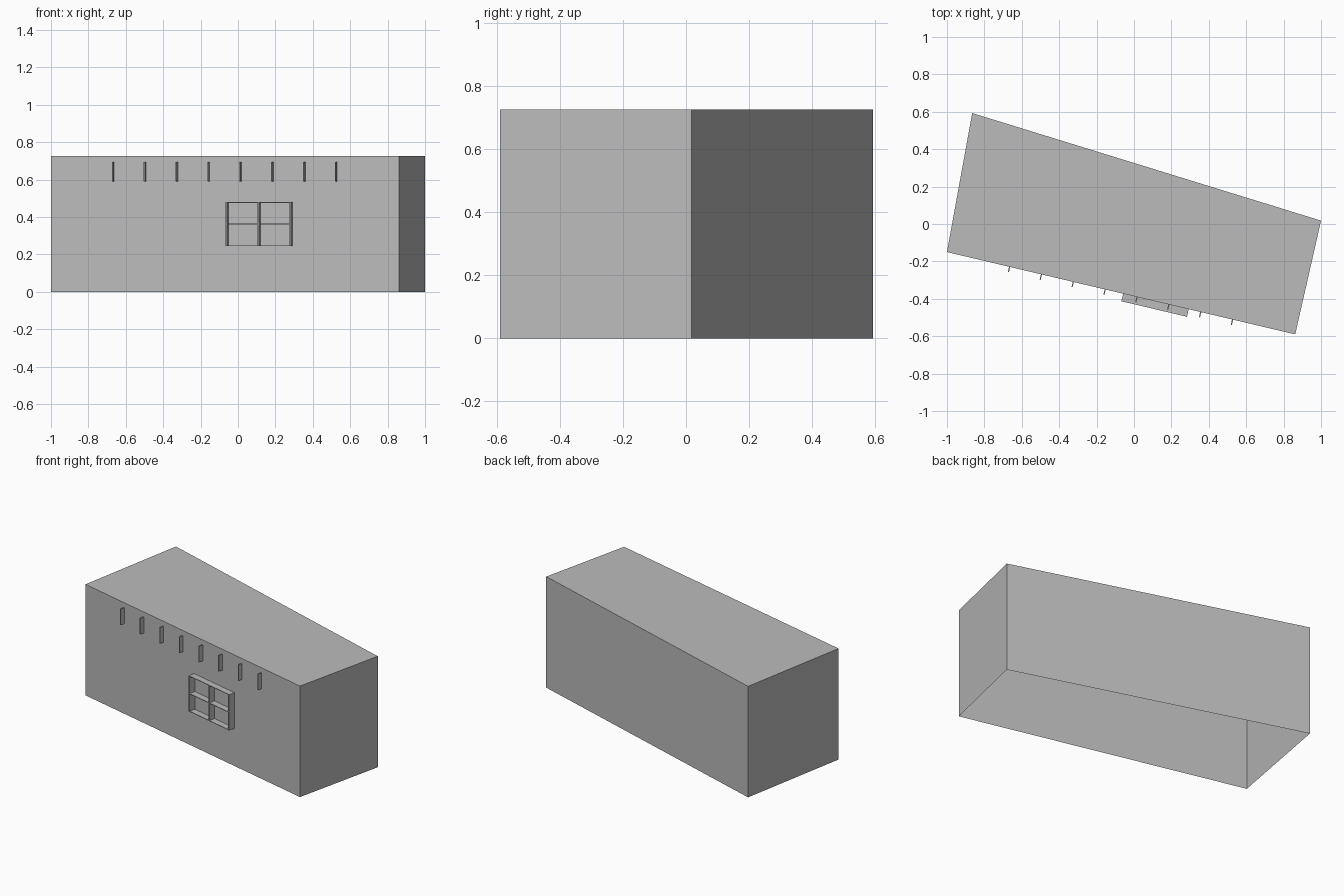
import bpy
import bmesh
import math
from mathutils import Matrix

if "Cube" in bpy.data.objects:
    bpy.data.objects.remove(bpy.data.objects["Cube"])

grey = bpy.data.materials.new("plain grey")
grey.diffuse_color = (0.5, 0.5, 0.5, 1)
grey.use_nodes = True
grey.node_tree.nodes["Principled BSDF"].inputs["Base Color"].default_value = grey.diffuse_color

HEIGHT = 0.727
FOOTPRINT = [(-1.0, -0.15), (0.862, -0.59), (1.0, 0.018), (-0.865, 0.593)]


def finish(name, bm):
    mesh = bpy.data.meshes.new(name)
    bm.to_mesh(mesh)
    bm.free()
    mesh.materials.append(grey)
    obj = bpy.data.objects.new(name, mesh)
    bpy.context.collection.objects.link(obj)
    return obj


# Building shell: walls and flat roof, open underneath
bm = bmesh.new()
low = [bm.verts.new((x, y, 0)) for x, y in FOOTPRINT]
high = [bm.verts.new((x, y, HEIGHT)) for x, y in FOOTPRINT]
for i in range(4):
    j = (i + 1) % 4
    bm.faces.new((low[i], low[j], high[j], high[i]))
bm.faces.new(high)
finish("building_shell", bm)

# Front wall frame: local x runs along the wall, local -y points outwards
(ax, ay), (bx, by) = FOOTPRINT[:2]
WALL = Matrix.Translation((ax, ay, 0)) @ Matrix.Rotation(math.atan2(by - ay, bx - ax), 4, 'Z')
LENGTH = math.hypot(bx - ax, by - ay)


def wall_box(name, t0, t1, z0, z1, depth):
    """Box standing out from the front wall."""
    bm = bmesh.new()
    bmesh.ops.create_cube(bm, size=1)
    bmesh.ops.scale(bm, vec=(t1 - t0, depth, z1 - z0), verts=bm.verts)
    bmesh.ops.translate(bm, vec=((t0 + t1) / 2, -depth / 2, (z0 + z1) / 2), verts=bm.verts)
    bm.transform(WALL)
    return finish(name, bm)


# Row of small upright fins, centred on the wall
for i in range(8):
    t = LENGTH / 2 + (i - 3.5) * 0.175
    wall_box(f"wall_fin_{i + 1}", t - 0.003, t + 0.003, 0.59, 0.695, 0.029)

# Window frame: three uprights and three crossbars
T0, T1, Z0, Z1, DEPTH = 0.968, 1.328, 0.245, 0.48, 0.042
for i in range(3):
    t = T0 + 0.004 + (T1 - T0 - 0.008) * i / 2
    wall_box(f"window_upright_{i + 1}", t - 0.004, t + 0.004, Z0, Z1, DEPTH)
    z = Z0 + 0.002 + (Z1 - Z0 - 0.004) * i / 2
    wall_box(f"window_crossbar_{i + 1}", T0, T1, z - 0.002, z + 0.002, DEPTH - 0.0005)
